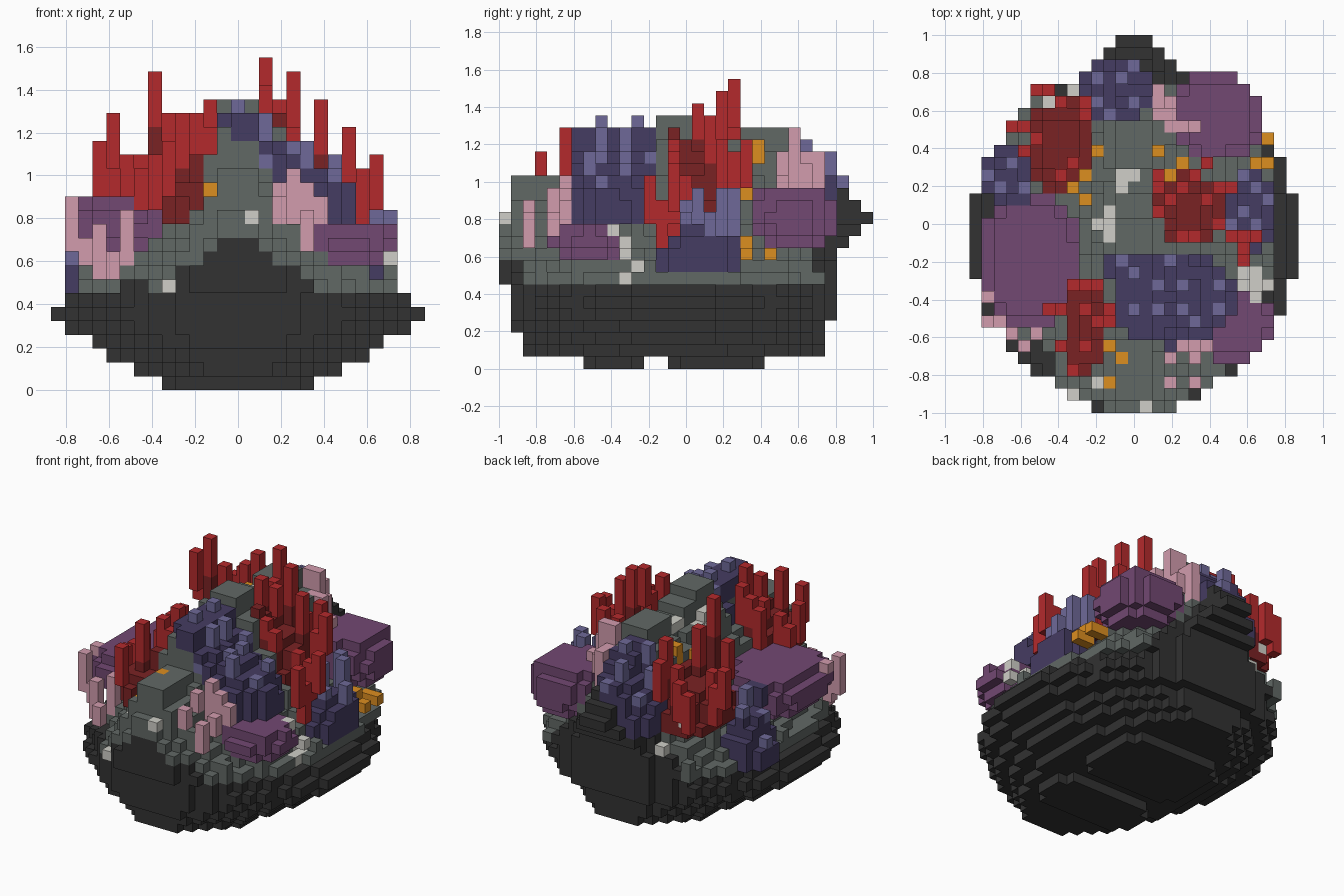
import bpy, bmesh, math, random
from mathutils import Vector

random.seed(4)
if "Cube" in bpy.data.objects:
    bpy.data.objects.remove(bpy.data.objects["Cube"])

V = 2 / 31          # edge length of one block
cells = {}          # (x, y, z) -> (part, colour)
PALETTE = {
    "dark_stone": (50, 50, 50), "grey_stone": (97, 104, 101),
    "pale_shell": (208, 207, 200), "deep_red": (122, 34, 36),
    "bright_red": (180, 42, 44), "deep_blue": (69, 60, 98),
    "light_blue": (110, 105, 152), "purple": (114, 72, 114),
    "pink": (210, 156, 174), "orange": (220, 142, 32)}


def material(name):
    lin = [(c / 255 / 12.92 if c < 11 else ((c / 255 + .055) / 1.055) ** 2.4) for c in PALETTE[name]]
    m = bpy.data.materials.new(name)
    m.use_nodes = True
    m.diffuse_color = (*lin, 1)
    m.node_tree.nodes["Principled BSDF"].inputs["Base Color"].default_value = (*lin, 1)
    return m


MATS = {n: material(n) for n in PALETTE}


def ellipse(cx, cy, rx, ry):
    """Grid columns inside an ellipse, with squared radius."""
    for x in range(math.floor(cx - rx), math.ceil(cx + rx) + 1):
        for y in range(math.floor(cy - ry), math.ceil(cy + ry) + 1):
            r = ((x - cx) / rx) ** 2 + ((y - cy) / ry) ** 2
            if r <= 1:
                yield x, y, r


# Terraced underside of the rock: half width, front row, back row
LAYERS = [(7, -13, 11), (9, -13, 11), (10, -14, 11), (12, -14, 12), (13, -14, 12), (12, -14, 12)]
for z, (half, y0, y1) in enumerate(LAYERS, 1):
    for x, y, r in ellipse(0, (y0 + y1) / 2, half + .4, (y1 - y0) / 2 + .9):
        cells[x, y, z] = ("rock_base", "dark_stone")
# Two flat pads beneath
for y0, y1 in ((-8, -4), (-1, 6)):
    for x in range(-5, 6):
        for y in range(y0, y1 + 1):
            if abs(x) < 5 or y0 < y < y1:
                cells[x, y, 0] = ("rock_feet", "dark_stone")

# Ridge profile from front to back: row, top layer
RIDGE = [(-15, 12), (-14, 15), (-10, 15), (-9, 18), (-3, 18), (-2, 20), (0, 20), (1, 19),
         (2, 19), (4, 18), (5, 19), (8, 19), (9, 17), (11, 15), (13, 14), (14, 13), (15, 12)]


def ridge(y):
    for (a, p), (b, q) in zip(RIDGE, RIDGE[1:]):
        if a <= y <= b:
            return p + (q - p) * (y - a) / (b - a)


# Upper mound with dark noses at the front and back
ground = {}
for y in range(-15, 16):
    width = 11.9 * math.sqrt(1 - (y / 15.7) ** 2)
    if y > 11:
        width = 16.5 - y
    for x in range(-int(width), int(width) + 1):
        t = max(0, abs(x) - 1) / width
        top = round(6 + (ridge(y) - 6) * (1 - t) ** 1.5)
        if abs(x) > 2 and random.random() < .15:
            top += 1
        if y > 12:
            top = max(top, y - 3)
        ground[x, y] = top
        dark = 6
        if y > 8:
            dark = 14 - abs(x)
        elif y < -11:
            dark = 10.8 - .7 * abs(x)
        if y < -9 and x < -6:
            dark = 7
        for z in range(y - 3 if y > 12 else 7, top + 1):
            stone = y > 12 or z <= max(6, dark)
            cells[x, y, z] = ("rock_nose", "dark_stone") if stone else ("mound", "grey_stone")


def column(part, colour, x, y, z0, z1):
    for z in range(z0, z1 + 1):
        cells[x, y, z] = (part, colour)


def dome(part, body, tip, centre, radii, base, peak, tips):
    """Rounded coral body with taller single-block branches."""
    tops = {}
    for x, y, r in ellipse(*centre, *radii):
        g = ground.get((x, y), base - 1)
        tops[x, y] = max(round(base + (peak - base) * math.sqrt(1 - r)), g + 1)
        column(part, body, x, y, min(max(g, base), tops[x, y]), tops[x, y])
    for x, y, z in tips:
        if (x, y) in tops:
            column(part, body, x, y, tops[x, y], z - 4)
        column(part, tip, x, y, max(z - 3, min(z, tops.get((x, y), 0) + 1)), z)


def table(part, centre, radii, z0, z1):
    """Lens-shaped coral shelf with stepped edges."""
    tops = {}
    for z in range(z0, z1 + 1):
        s = .45 + .55 * math.sin(math.pi * (.15 + .62 * (z - z0) / (z1 - z0)))
        for x, y, r in ellipse(*centre, radii[0] * s, radii[1] * s):
            cells[x, y, z] = (part, "purple")
            tops[x, y] = z
    for (x, y), top in tops.items():
        for z in range(top + 1, 24):
            cells.pop((x, y, z), None)
        ground[x, y] = top


# Purple shelf corals
table("large_table_coral", (-8.4, -3), (4.4, 5.6), 10, 13)
table("back_table_coral", (6.8, 8.9), (3.8, 3.8), 10, 14)
table("front_table_coral", (8, -8), (3.7, 3.4), 9, 11)

# Blue knobbly corals
BLUE = ("deep_blue", "light_blue")
dome("main_blue_coral", *BLUE, (3.3, -6.2), (5.2, 3.9), 12, 16,
     [(0, -4, 20), (2, -5, 19), (0, -7, 20), (4, -5, 17), (7, -5, 16), (2, -7, 19),
      (4, -7, 17), (5, -8, 17), (2, -9, 16), (7, -7, 15), (3, -3, 17)])
dome("blue_ridge_end", *BLUE, (-1, -3.5), (2.2, 1), 15, 18, [(-1, -3, 19)])
dome("side_blue_coral", *BLUE, (9.6, 1.2), (2.2, 3.4), 8, 11,
     [(10, 3, 14), (9, 1, 14), (10, 0, 12), (9, 4, 14), (11, 2, 12), (8, 0, 13)])
dome("edge_blue_coral", *BLUE, (-10.2, 4), (2.1, 2.5), 7, 11,
     [(-11, 3, 11), (-10, 5, 12), (-9, 3, 13), (-12, 4, 9)])
dome("back_blue_coral", *BLUE, (-1.3, 11), (3, 2.7), 11, 15,
     [(-1, 12, 17), (-3, 10, 16), (0, 10, 18), (-2, 9, 18), (0, 13, 15), (-3, 12, 14)])

# Red branching corals
RED = ("deep_red", "bright_red")
dome("back_red_coral", *RED, (-6, 6.5), (2.6, 4), 11, 14,
     [(-10, 8, 17), (-9, 8, 15), (-9, 6, 19), (-8, 11, 15), (-7, 11, 16),
      (-6, 10, 17), (-4, 10, 17), (-4, 9, 19), (-6, 4, 22), (-5, 5, 19),
      (-8, 7, 16)])
dome("side_red_coral", *RED, (4.5, 1.3), (2.7, 3), 12, 16,
     [(2, 4, 23), (2, 3, 20), (4, 3, 22), (6, 5, 18), (5, 4, 17), (2, 1, 21), (3, 2, 20),
      (6, 2, 20), (7, 3, 16), (8, 3, 18), (4, -1, 18), (5, -1, 17), (8, -1, 14),
      (9, -1, 15), (10, -1, 16), (9, -2, 13), (9, -3, 15), (7, 0, 15)])
dome("front_red_coral", *RED, (-4, -8.5), (1.7, 4), 12, 15,
     [(-5, -5, 17), (-4, -5, 18), (-3, -5, 19), (-7, -7, 15), (-6, -7, 16), (-4, -7, 17),
      (-2, -7, 20), (-3, -8, 19), (-6, -10, 16), (-5, -12, 17), (-4, -10, 19),
      (-2, -8, 18)])

# Pink finger corals
PINK = {
    "back_pink_coral": [(2, 11, 14, 17), (2, 10, 16, 17), (3, 10, 15, 16), (3, 9, 15, 19),
                        (3, 8, 15, 17), (4, 8, 14, 17), (5, 8, 15, 15), (2, 9, 17, 19)],
    "front_pink_coral": [(3, -13, 10, 13), (5, -13, 10, 12), (4, -10, 11, 15), (5, -10, 11, 14),
                         (3, -11, 11, 14), (5, -11, 11, 12), (6, -10, 11, 13)],
    "edge_pink_coral": [(-12, -6, 10, 13), (-12, -8, 10, 13), (-11, -8, 9, 10),
                        (-10, -9, 8, 11), (-9, -10, 8, 9), (-8, -9, 9, 12)]}
for part, sticks in PINK.items():
    for x, y, z0, z1 in sticks:
        column(part, "pink", x, y, min(z1, max(z0, ground.get((x, y), 0) + 1)), z1)


def scatter(part, colour, spots, tall):
    """Small growths resting on whatever is beneath."""
    for x, y in spots:
        top = max((c[2] for c in cells if c[:2] == (x, y)), default=8)
        column(part, colour, x, y, top, top + tall)


scatter("orange_sponges", "orange",
        [(-3, 6), (2, 6), (4, 5), (-4, 4), (-5, 3), (-4, 2)], 1)
scatter("low_sponges", "orange", [(-2, -13), (-2, -10), (-1, -11), (3, 4)], 0)
for y, z in ((5, 10), (7, 9)):
    column("rim_sponges", "orange", 10, y, 9, z)
    column("rim_sponges", "orange", 11, y, 9, 9)
scatter("pale_shells", "pale_shell",
        [(0, 4), (-1, 4), (-1, 3), (-2, 1), (-3, 0), (-2, 0), (-2, -1), (-7, 10), (-5, 11),
         (-3, -13), (1, -15), (-5, -14), (10, -5), (10, -4), (9, -5), (9, -4), (10, -6)], 0)
column("rim_shell", "pale_shell", 11, -5, 9, 9)

# Build one mesh per part from the exposed block faces
AXES = [Vector(a) for a in ((1, 0, 0), (0, 1, 0), (0, 0, 1))]
for part in sorted({p for p, c in cells.values()}):
    bm = bmesh.new()
    verts, slots = {}, []
    mesh = bpy.data.meshes.new(part)
    for (x, y, z), (owner, colour) in cells.items():
        if owner != part:
            continue
        if colour not in slots:
            slots.append(colour)
            mesh.materials.append(MATS[colour])
        centre = Vector((x, y, z + .5))
        for i in range(3):
            for sign in (1, -1):
                n = AXES[i] * sign
                if (x + int(n.x), y + int(n.y), z + int(n.z)) in cells:
                    continue
                u, w = AXES[(i + 1) % 3], AXES[(i + 2) % 3] * sign
                quad = []
                for a, b in ((-1, -1), (1, -1), (1, 1), (-1, 1)):
                    p = ((centre + (n + u * a + w * b) / 2) * V).to_tuple(4)
                    quad.append(verts.get(p) or verts.setdefault(p, bm.verts.new(p)))
                bm.faces.new(quad).material_index = slots.index(colour)
    bm.to_mesh(mesh)
    bm.free()
    bpy.context.collection.objects.link(bpy.data.objects.new(part, mesh))
